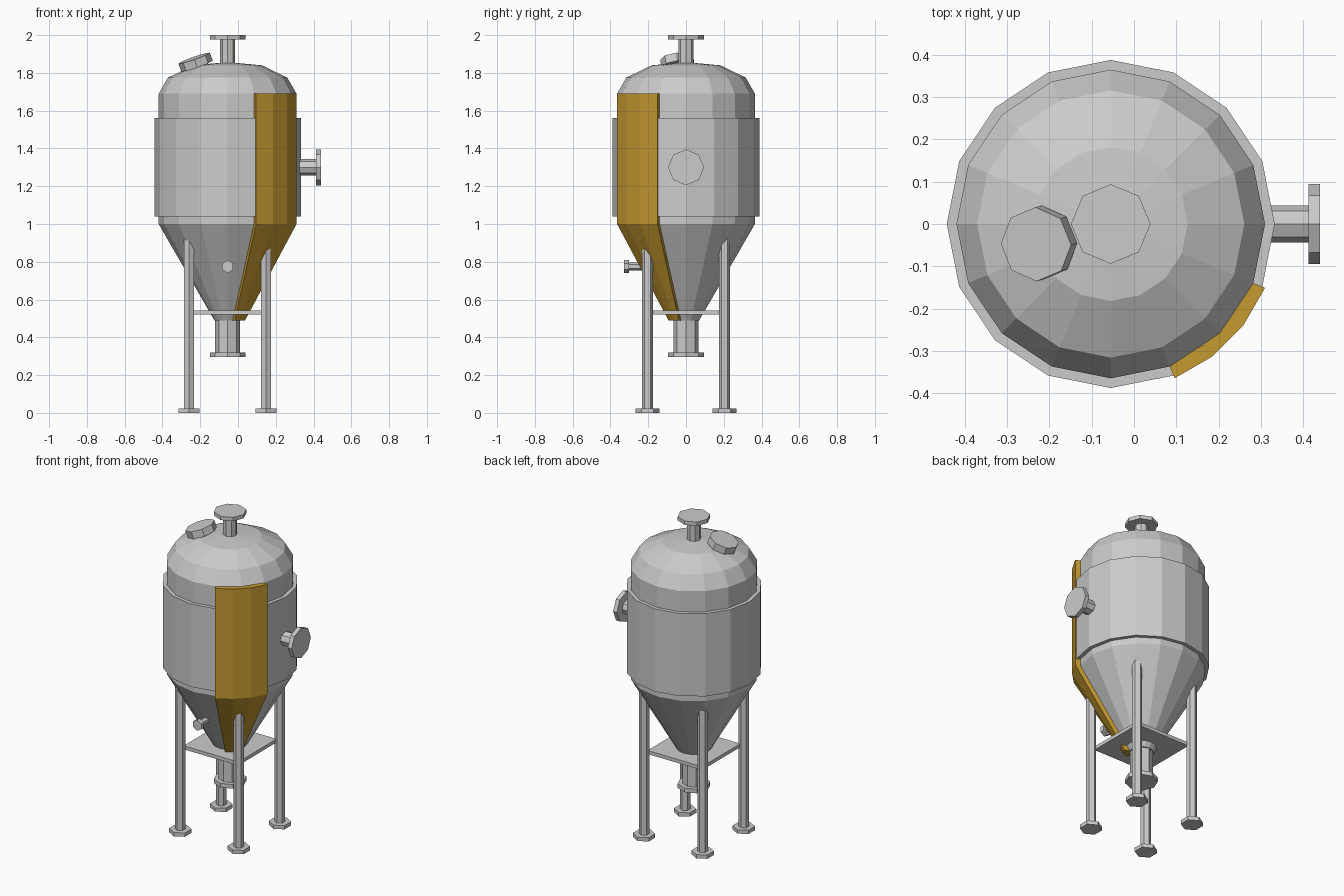
import bpy, bmesh
from math import sin, cos, radians, pi
from mathutils import Vector, Matrix

if "Cube" in bpy.data.objects:
    bpy.data.objects.remove(bpy.data.objects["Cube"])

CX = -0.055  # vessel axis


def finish(name, bm, matrix):
    bmesh.ops.remove_doubles(bm, verts=bm.verts, dist=1e-5)
    bmesh.ops.recalc_face_normals(bm, faces=bm.faces)
    me = bpy.data.meshes.new(name)
    bm.to_mesh(me)
    bm.free()
    ob = bpy.data.objects.new(name, me)
    ob.matrix_world = matrix
    bpy.context.collection.objects.link(ob)
    return ob


def sweep(name, profile, n, start=0.0, arc=360.0, closed=False, matrix=None):
    """Revolve (radius, height) points about local z in n flat segments."""
    bm = bmesh.new()
    full = arc == 360.0
    rings = []
    for k in range(n if full else n + 1):
        a = radians(start + arc * k / n)
        rings.append([bm.verts.new((r * cos(a), r * sin(a), z)) for r, z in profile])
    m = len(profile)
    for k in range(n):
        p, q = rings[k], rings[(k + 1) % len(rings)]
        for i in range(m if closed else m - 1):
            j = (i + 1) % m
            vs = [p[i], q[i], q[j], p[j]]
            if profile[i][0] == 0:
                vs = [p[i], q[j], p[j]]
            elif profile[j][0] == 0:
                vs = [p[i], q[i], p[j]]
            bm.faces.new(vs)
    if not full:
        bm.faces.new(rings[0])
        bm.faces.new(rings[-1])
    return finish(name, bm, matrix or Matrix.Translation((CX, 0, 0)))


def nozzle(name, n, pipe_r, length, flange_r, flange_t, matrix, start=0.0):
    """Pipe with an end flange, pointing along local +z."""
    z = length - flange_t
    prof = [(0, 0), (pipe_r, 0), (pipe_r, z), (flange_r, z), (flange_r, length), (0, length)]
    return sweep(name, prof, n, start, matrix=matrix)


T, R = Matrix.Translation, Matrix.Rotation

# Vessel shell: cone, straight wall, domed top
sweep("vessel_shell", [(0, 0.49), (0.07, 0.49), (0.365, 1.0), (0.365, 1.69),
                       (0.316, 1.775), (0.182, 1.84), (0, 1.857)], 16)

# Heating jacket band
sweep("jacket", [(0.35, 1.04), (0.388, 1.04), (0.388, 1.56), (0.35, 1.56)], 16, closed=True)

# Coloured cladding panel over wall and cone
panel = sweep("cladding_panel", [(0.36, 1.69), (0.395, 1.69), (0.395, 1.0), (0.1, 0.49),
                                 (0.068, 0.49), (0.36, 1.0)], 3, -67.5, 45.0, closed=True)
gold = bpy.data.materials.new("amber")
gold.diffuse_color = (0.56, 0.32, 0.03, 1)
gold.use_nodes = True
gold.node_tree.nodes["Principled BSDF"].inputs["Base Color"].default_value = gold.diffuse_color
panel.data.materials.append(gold)

# Nozzles: top, bottom outlet, side, small sampling port
nozzle("top_nozzle", 8, 0.04, 0.2, 0.094, 0.024, T((CX, 0, 1.8)))
nozzle("bottom_outlet", 8, 0.066, 0.235, 0.094, 0.026, T((CX, 0, 0.53)) @ R(pi, 4, 'X'))
nozzle("side_nozzle", 8, 0.044, 0.18, 0.095, 0.027, T((0.26, 0, 1.3)) @ R(pi / 2, 4, 'Y'))
nozzle("sampling_port", 6, 0.02, 0.15, 0.034, 0.027,
       T((CX, -0.178, 0.775)) @ R(pi / 2, 4, 'X'), 30)

# Tilted manhole on the dome
lean = radians(20)
axis = Vector((-0.96 * sin(lean), -0.26 * sin(lean), cos(lean)))
tilt = Vector((0, 0, 1)).rotation_difference(axis).to_matrix().to_4x4()
nozzle("manhole", 8, 0.06, 0.085, 0.088, 0.045,
       T(Vector((-0.232, -0.048, 1.878)) - axis * 0.085) @ tilt)

# Legs with feet
for sx, lr in ((-1, "left"), (1, "right")):
    for sy, fb in ((-1, "front"), (1, "back")):
        sweep(f"{fb}_{lr}_leg", [(0, 0), (0.064, 0), (0.064, 0.024), (0.03, 0.024),
                                 (0.03, 0.95), (0, 0.95)], 6, 30,
              matrix=T((CX + sx * 0.204, sy * 0.204, 0)))

# Square brace plate between the legs
bm = bmesh.new()
bmesh.ops.create_cube(bm, size=1, matrix=Matrix.Diagonal((0.38, 0.38, 0.022, 1)))
finish("brace_plate", bm, T((CX, 0, 0.532)))
